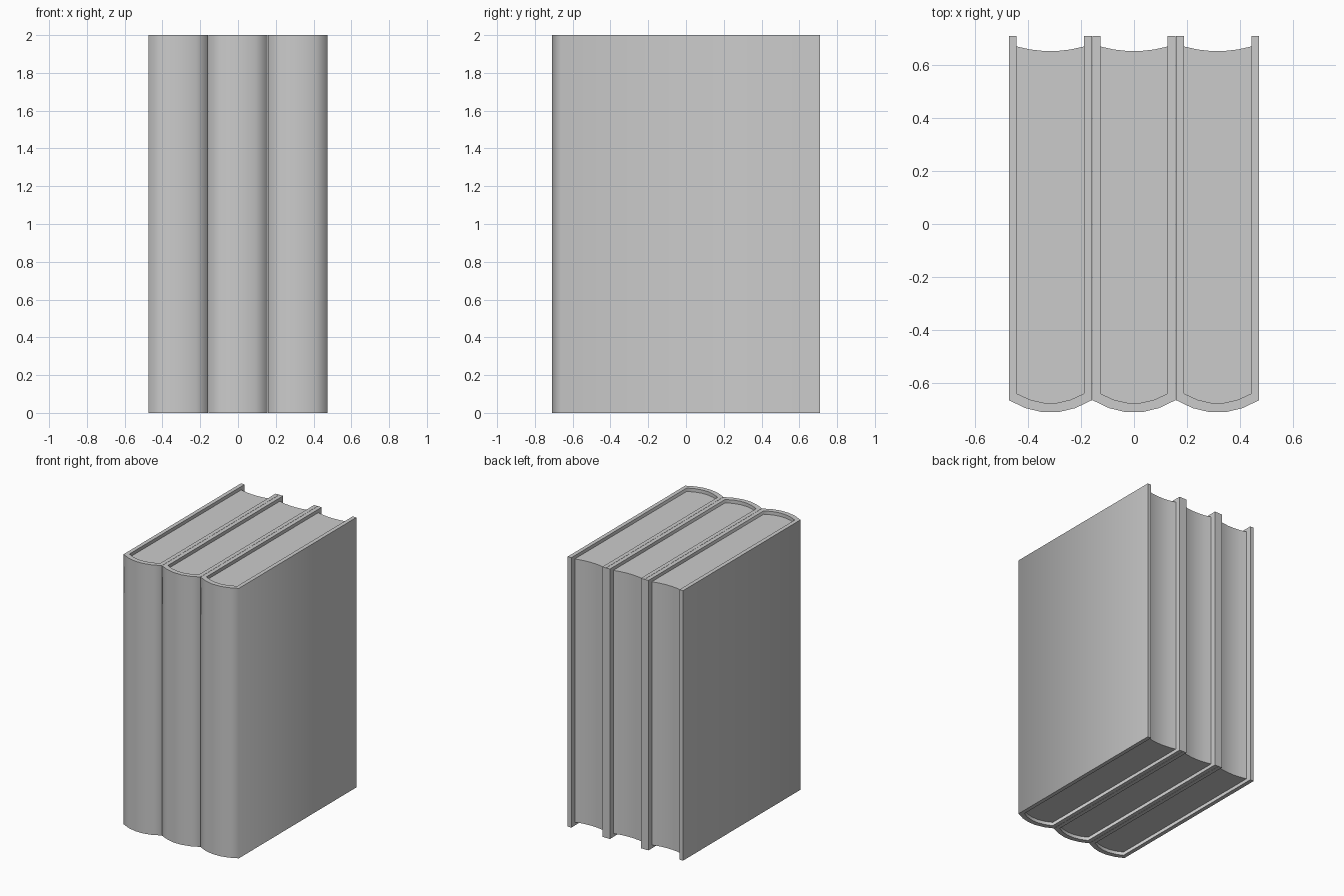
import bpy
import bmesh
import math

if "Cube" in bpy.data.objects:
    bpy.data.objects.remove(bpy.data.objects["Cube"])

H = 2.0            # book height
HALF = 0.157       # half thickness of one book
STEP = 0.3157      # spacing between books
BOARD = 0.03       # cover board thickness
RECESS = 0.025     # page block set in from top and bottom
BACK = 0.71        # rear edge of the boards
SEGS = 5           # facets across the rounded spine

grey = bpy.data.materials.new("light_grey")
grey.diffuse_color = (0.6, 0.6, 0.6, 1.0)
grey.use_nodes = True
grey.node_tree.nodes["Principled BSDF"].inputs["Base Color"].default_value = grey.diffuse_color


def arc(half, y_edge, depth):
    """Shallow curve across the book, from -half to +half."""
    pts = []
    for i in range(SEGS + 1):
        t = -1 + 2 * i / SEGS
        pts.append((half * t, y_edge - depth * (1 - t * t) / (1 - 1 / SEGS ** 2)))
    return pts


def finish(bm, name, x, angle):
    bmesh.ops.recalc_face_normals(bm, faces=bm.faces)
    mesh = bpy.data.meshes.new(name)
    bm.to_mesh(mesh)
    bm.free()
    mesh.materials.append(grey)
    ob = bpy.data.objects.new(name, mesh)
    ob.location.x = x
    bpy.context.collection.objects.link(ob)
    bpy.ops.object.select_all(action='DESELECT')
    ob.select_set(True)
    bpy.context.view_layer.objects.active = ob
    bpy.ops.object.shade_smooth_by_angle(angle=math.radians(angle))
    return ob


def cover(name, x):
    """Two boards joined by a rounded spine, as a thick U-shaped strip."""
    inner_half = HALF - BOARD
    outer = [(-HALF, BACK)] + arc(HALF, -0.665, 0.045) + [(HALF, BACK)]
    inner = [(-inner_half, BACK)] + arc(inner_half, -0.64, 0.035) + [(inner_half, BACK)]
    bm = bmesh.new()
    rings = []
    for (ox, oy), (ix, iy) in zip(outer, inner):
        rings.append([bm.verts.new(p) for p in
                      ((ox, oy, 0), (ix, iy, 0), (ix, iy, H), (ox, oy, H))])
    for a, b in zip(rings, rings[1:]):
        for k in range(4):
            n = (k + 1) % 4
            bm.faces.new((a[k], a[n], b[n], b[k]))
    bm.faces.new(rings[0])
    bm.faces.new(rings[-1])
    return finish(bm, name, x, 70)


def pages(name, x):
    """Page block with a rounded spine side and a hollow fore edge."""
    half = HALF - BOARD
    front = arc(half, -0.64, 0.035)
    rear = arc(half, 0.67, 0.017)
    bm = bmesh.new()
    rings = []
    for (fx, fy), (rx, ry) in zip(front, rear):
        rings.append([bm.verts.new(p) for p in
                      ((fx, fy, RECESS), (rx, ry, RECESS),
                       (rx, ry, H - RECESS), (fx, fy, H - RECESS))])
    for a, b in zip(rings, rings[1:]):
        for k in range(4):
            n = (k + 1) % 4
            bm.faces.new((a[k], a[n], b[n], b[k]))
    bm.faces.new(rings[0])
    bm.faces.new(rings[-1])
    return finish(bm, name, x, 30)


# Three identical books side by side
for i, side in enumerate(("left", "middle", "right")):
    cover(side + "_book_cover", (i - 1) * STEP)
    pages(side + "_book_pages", (i - 1) * STEP)
